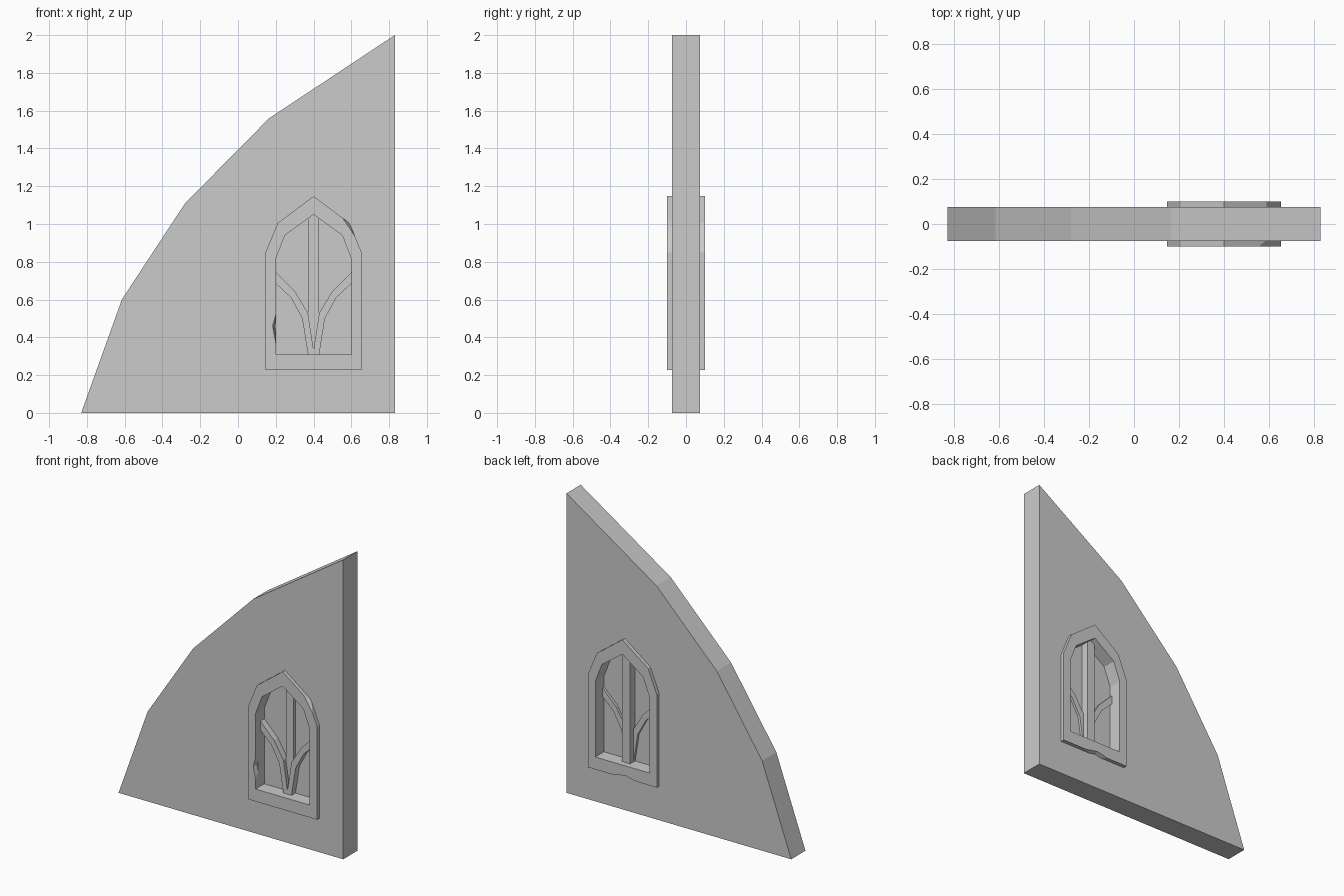
import bpy
import bmesh

cube = bpy.data.objects.get("Cube")
if cube:
    bpy.data.objects.remove(cube, do_unlink=True)

stone = bpy.data.materials.new("grey_stone")
stone.use_nodes = True
grey = (0.6, 0.6, 0.6, 1)
stone.diffuse_color = grey
stone.node_tree.nodes["Principled BSDF"].inputs["Base Color"].default_value = grey

MID = 0.4  # x of the window's centre line


def finish(name, bm):
    bmesh.ops.recalc_face_normals(bm, faces=bm.faces)
    mesh = bpy.data.meshes.new(name)
    bm.to_mesh(mesh)
    bm.free()
    mesh.materials.append(stone)
    obj = bpy.data.objects.new(name, mesh)
    bpy.context.collection.objects.link(obj)
    return obj


def slab(name, outline, front, back):
    """Extrude an (x, z) outline from y = front to y = back."""
    bm = bmesh.new()
    face = bm.faces.new([bm.verts.new((x, front, z)) for x, z in outline])
    ext = bmesh.ops.extrude_face_region(bm, geom=[face])
    verts = [v for v in ext["geom"] if isinstance(v, bmesh.types.BMVert)]
    bmesh.ops.translate(bm, vec=(0, back - front, 0), verts=verts)
    return finish(name, bm)


def chip(points):
    """Convex cutter for a broken stone edge."""
    bm = bmesh.new()
    for p in points:
        bm.verts.new(p)
    bmesh.ops.convex_hull(bm, input=bm.verts)
    return finish("chip_cutter", bm)


def cut(obj, cutter):
    mod = obj.modifiers.new("cut", "BOOLEAN")
    mod.operation = "DIFFERENCE"
    mod.solver = "EXACT"
    mod.object = cutter
    bpy.context.view_layer.objects.active = obj
    bpy.ops.object.modifier_apply(modifier=mod.name)
    bpy.data.objects.remove(cutter, do_unlink=True)


def arch(half):
    """Close a half outline of (offset, z), sill to apex, by mirroring."""
    right = [(MID + x, z) for x, z in half]
    left = [(MID - x, z) for x, z in reversed(half) if x > 0]
    return right + left


outer = arch([(0.254, 0.227), (0.254, 0.85), (0.19, 1.005), (0, 1.147)])
inner = arch([(0.2, 0.31), (0.2, 0.815), (0.152, 0.94), (0, 1.05)])

# Half gable wall with the window opening
wall = slab("gable_wall", [(-0.83, 0), (0.83, 0), (0.83, 2), (0.165, 1.56),
                           (-0.28, 1.11), (-0.615, 0.6)], -0.075, 0.075)
cut(wall, slab("opening_cutter", inner, -0.3, 0.3))

# Arched stone surround, with chipped edges
frame = slab("window_frame", outer, -0.1, 0.1)
cut(frame, slab("opening_cutter", inner, -0.3, 0.3))
cut(frame, chip([(0.555, -0.1, 1.031), (0.623, -0.1, 0.928),
                 (0.59, -0.07, 1.005), (0.68, -0.14, 1.06)]))
cut(frame, chip([(0.2, -0.1, 0.37), (0.2, -0.1, 0.52), (0.183, -0.1, 0.46),
                 (0.2, -0.055, 0.46), (0.24, -0.13, 0.46)]))
cut(frame, chip([(0.47, 0.1, 0.227), (0.3, 0.1, 0.227), (0.38, 0.1, 0.245),
                 (0.38, 0.05, 0.227), (0.38, 0.14, 0.19)]))

# Pane and tracery
slab("window_pane", inner, -0.008, 0.008)
slab("mullion", [(MID - 0.029, 0.31), (MID + 0.029, 0.31),
                 (MID + 0.029, 1.03), (MID, 1.05), (MID - 0.029, 1.03)], -0.025, 0.06)
branch = [(0.03, 0.31), (0.06, 0.5), (0.12, 0.61), (0.2, 0.685),
          (0.2, 0.745), (0.1, 0.645), (0.03, 0.53), (0, 0.335), (0, 0.31)]
for side, sign in (("left", 1), ("right", -1)):
    slab(side + "_branch", [(MID + sign * x, z) for x, z in branch], -0.05, 0.025)
